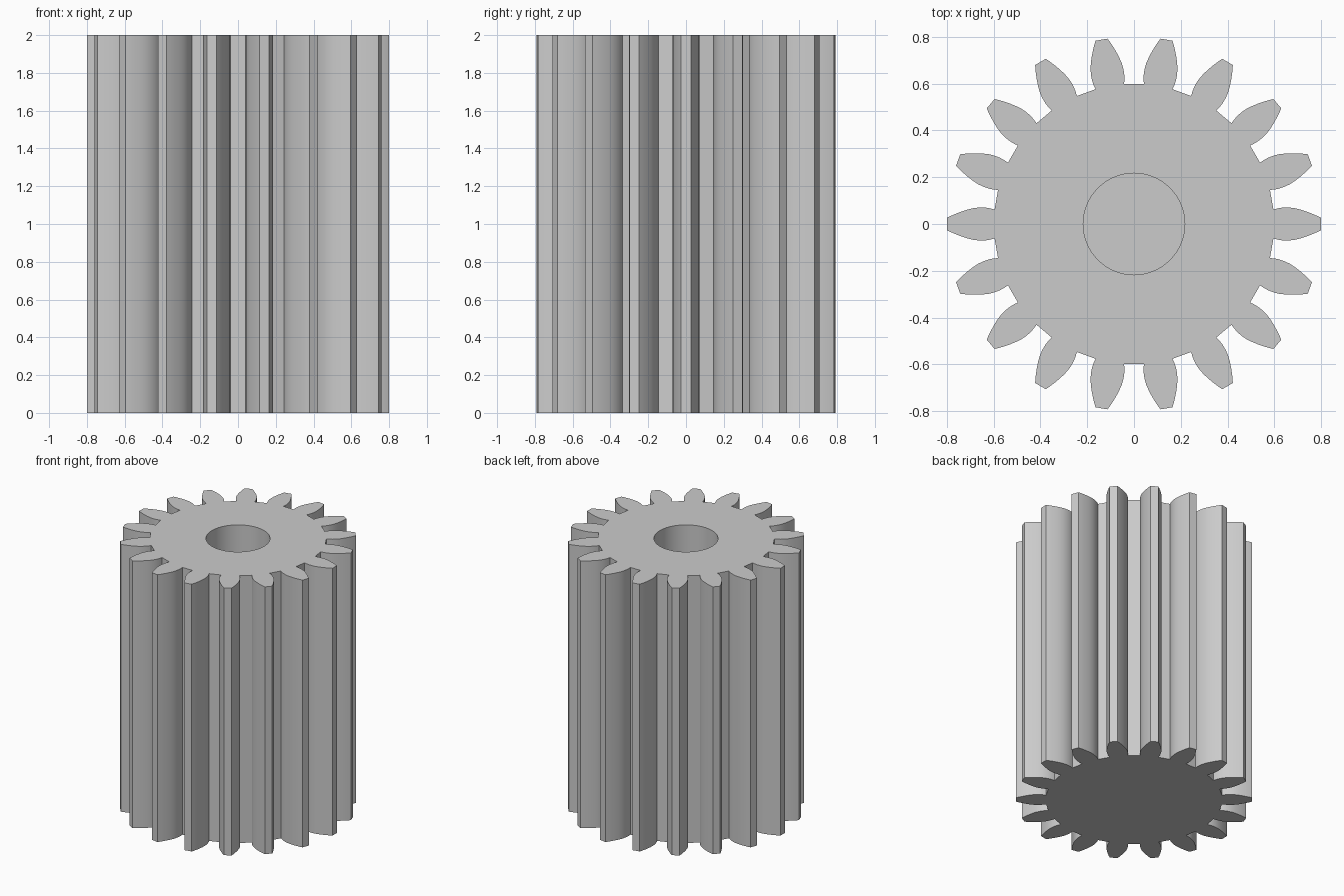
import bpy
import bmesh
import math
from mathutils import Matrix, Vector

TEETH = 18
HEIGHT = 2.0
BORE_RADIUS = 0.217
BORE_FLOOR = 0.8
BORE_SIDES = 64

# Half of one tooth: distance from the axis, half width
FLANK = [(0.596, 0.062), (0.615, 0.067), (0.635, 0.070), (0.66, 0.0705),
         (0.685, 0.068), (0.71, 0.062), (0.735, 0.054), (0.76, 0.0445),
         (0.78, 0.036), (0.80, 0.026)]

cube = bpy.data.objects.get("Cube")
if cube:
    bpy.data.objects.remove(cube, do_unlink=True)

steel = bpy.data.materials.new("grey steel")
steel.use_nodes = True
colour = (0.6, 0.6, 0.6, 1.0)
steel.diffuse_color = colour
steel.node_tree.nodes["Principled BSDF"].inputs["Base Color"].default_value = colour


def gear_outline():
    """Mirror the flank into a tooth and repeat it around the axis."""
    tooth = [Vector((r, -w, 0)) for r, w in FLANK]
    tooth += [Vector((r, w, 0)) for r, w in reversed(FLANK)]
    return [Matrix.Rotation(math.tau * i / TEETH, 3, 'Z') @ p
            for i in range(TEETH) for p in tooth]


def circle_outline(radius, sides):
    return [Vector((radius * math.cos(math.tau * i / sides),
                    radius * math.sin(math.tau * i / sides), 0)) for i in range(sides)]


def add_ring(bm, outline, z):
    return [bm.verts.new((p.x, p.y, z)) for p in outline]


def add_wall(bm, low, high):
    n = len(low)
    for i in range(n):
        j = (i + 1) % n
        bm.faces.new((low[i], low[j], high[j], high[i]))


def loop_edges(bm, ring):
    return [bm.edges.get((ring[i - 1], ring[i])) for i in range(len(ring))]


bm = bmesh.new()

# Toothed outer wall and closed underside
outline = gear_outline()
base = add_ring(bm, outline, 0)
rim = add_ring(bm, outline, HEIGHT)
add_wall(bm, base, rim)
bm.faces.new(base)

# Blind shaft bore
circle = circle_outline(BORE_RADIUS, BORE_SIDES)
floor = add_ring(bm, circle, BORE_FLOOR)
mouth = add_ring(bm, circle, HEIGHT)
add_wall(bm, floor, mouth)
bm.faces.new(floor)

# Top face between the teeth and the bore
bmesh.ops.triangle_fill(bm, use_beauty=True, normal=(0, 0, 1),
                        edges=loop_edges(bm, rim) + loop_edges(bm, mouth))
bmesh.ops.recalc_face_normals(bm, faces=bm.faces[:])

mesh = bpy.data.meshes.new("pinion_gear")
bm.to_mesh(mesh)
bm.free()
mesh.materials.append(steel)

gear = bpy.data.objects.new("pinion_gear", mesh)
bpy.context.collection.objects.link(gear)
bpy.ops.object.select_all(action='DESELECT')
gear.select_set(True)
bpy.context.view_layer.objects.active = gear
bpy.ops.object.shade_smooth_by_angle(angle=math.radians(25))
